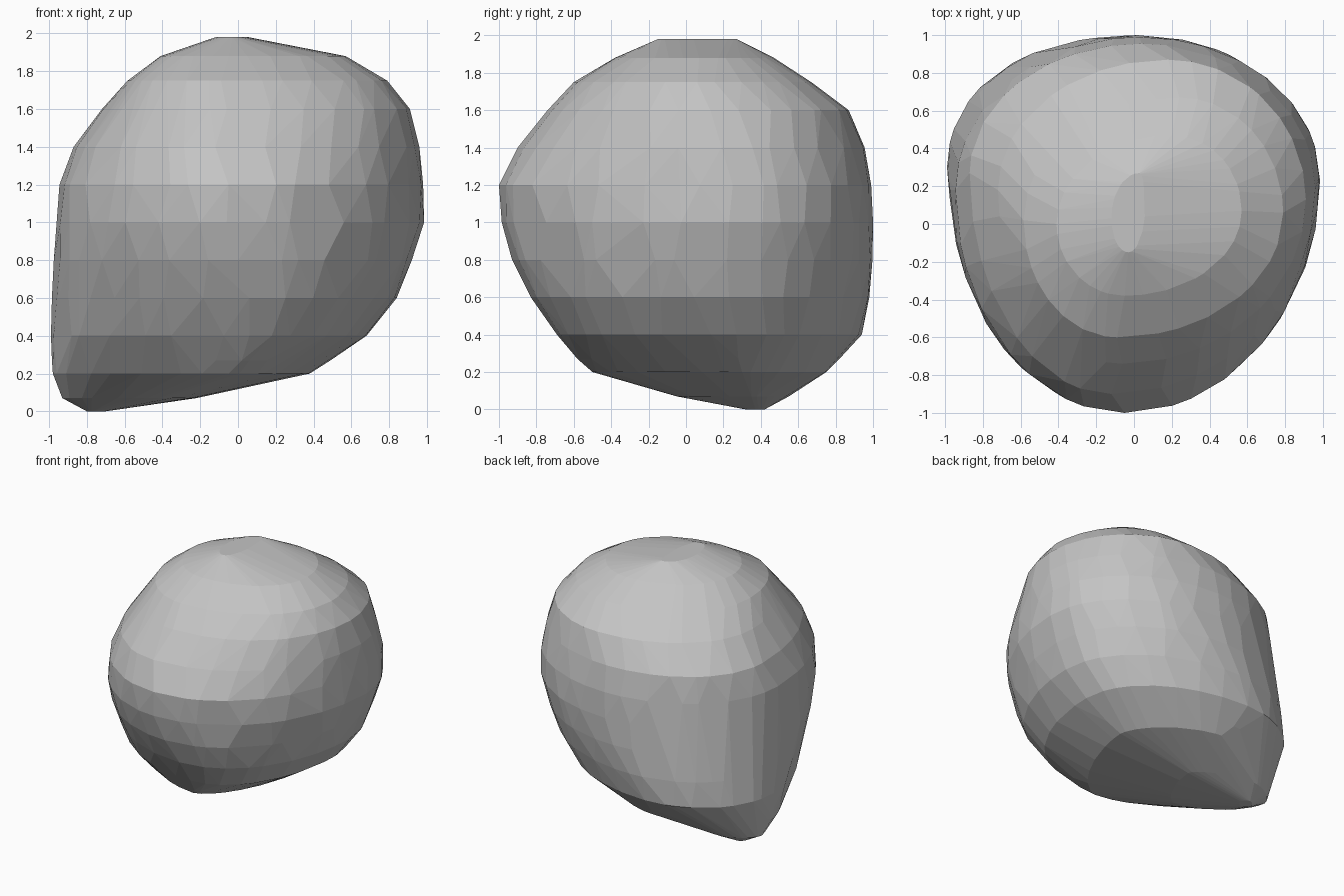
import bpy, bmesh, math, random

if "Cube" in bpy.data.objects:
    bpy.data.objects.remove(bpy.data.objects["Cube"])

random.seed(4)

# Horizontal sections of the boulder:
# z, left (x, y), right (x, y), front (x, y), back (x, y)
SECTIONS = [
    (0.00, -0.80, 0.37, -0.70, 0.37, -0.75, 0.32, -0.75, 0.42),
    (0.07, -0.93, 0.37, -0.22, 0.35, -0.42, -0.05, -0.68, 0.55),
    (0.20, -0.98, 0.30, 0.38, 0.30, -0.05, -0.50, -0.20, 0.75),
    (0.27, -0.985, 0.30, 0.49, 0.28, 0.02, -0.58, -0.26, 0.82),
    (0.40, -0.99, 0.30, 0.68, 0.27, 0.06, -0.69, -0.29, 0.94),
    (0.60, -0.985, 0.25, 0.84, 0.23, 0.06, -0.83, -0.18, 0.98),
    (0.80, -0.975, 0.18, 0.92, 0.22, 0.00, -0.93, -0.05, 0.997),
    (1.00, -0.96, 0.15, 0.985, 0.23, -0.06, -0.985, 0.02, 1.00),
    (1.20, -0.945, 0.18, 0.98, 0.25, -0.05, -1.00, 0.03, 0.99),
    (1.40, -0.87, 0.27, 0.96, 0.19, -0.12, -0.90, 0.04, 0.955),
    (1.60, -0.72, 0.18, 0.91, 0.13, -0.06, -0.74, 0.18, 0.87),
    (1.75, -0.585, 0.02, 0.79, 0.06, -0.09, -0.60, 0.24, 0.67),
    (1.88, -0.41, 0.00, 0.57, 0.07, -0.05, -0.38, 0.20, 0.47),
    (1.98, -0.12, 0.03, 0.06, 0.10, -0.03, -0.15, 0.03, 0.27),
]
STEPS = 8


def quarter_arc(a, b, centre, power):
    """Points along a quarter ellipse from a towards b, unevenly spaced."""
    for i in range(STEPS):
        t = i + (random.uniform(-0.35, 0.35) if i else 0.0)
        t *= math.pi / 2 / STEPS
        c, s = math.cos(t) ** power, math.sin(t) ** power
        yield [centre[k] + (a[k] - centre[k]) * c + (b[k] - centre[k]) * s
               for k in (0, 1)]


# Boulder: convex hull around all sections, flatter corners on the underside
bm = bmesh.new()
for z, lx, ly, rx, ry, fx, fy, bx, by in SECTIONS:
    left, right, front, back = (lx, ly), (rx, ry), (fx, fy), (bx, by)
    power = 1.25 if z < 0.3 else 1.0
    for a, b, centre in ((left, front, (fx, ly)), (front, right, (fx, ry)),
                         (right, back, (bx, ry)), (back, left, (bx, ly))):
        for x, y in quarter_arc(a, b, centre, power):
            bm.verts.new((x, y, z))

hull = bmesh.ops.convex_hull(bm, input=bm.verts[:])
loose = {g for g in hull["geom_interior"] + hull["geom_unused"]
         if isinstance(g, bmesh.types.BMVert)}
bmesh.ops.delete(bm, geom=list(loose), context='VERTS')

# Merge almost coplanar triangles into broad flat facets
bmesh.ops.dissolve_limit(bm, angle_limit=math.radians(2),
                         verts=bm.verts[:], edges=bm.edges[:])
bmesh.ops.recalc_face_normals(bm, faces=bm.faces[:])

mesh = bpy.data.meshes.new("boulder")
bm.to_mesh(mesh)
bm.free()
stone = bpy.data.materials.new("stone grey")
stone.diffuse_color = (0.55, 0.55, 0.55, 1.0)
stone.use_nodes = True
stone.node_tree.nodes["Principled BSDF"].inputs["Base Color"].default_value = stone.diffuse_color
mesh.materials.append(stone)
boulder = bpy.data.objects.new("boulder", mesh)
bpy.context.collection.objects.link(boulder)
